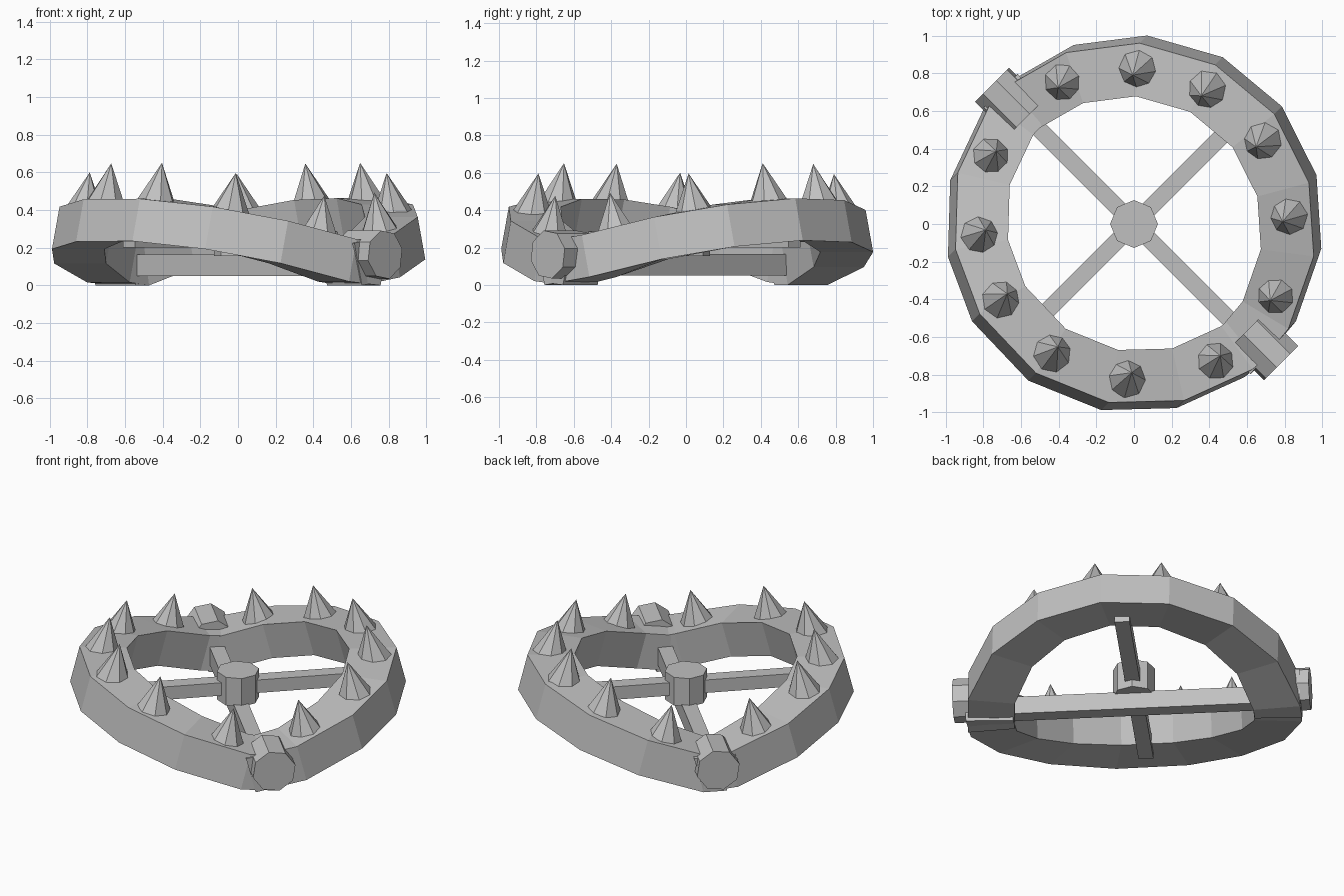
import bpy, bmesh, math
from mathutils import Vector, Matrix

cube = bpy.data.objects.get("Cube")
if cube:
    bpy.data.objects.remove(cube, do_unlink=True)

steel = bpy.data.materials.new("grey_steel")
steel.use_nodes = True
grey = (0.53, 0.53, 0.53, 1)
steel.diffuse_color = grey
steel.node_tree.nodes["Principled BSDF"].inputs["Base Color"].default_value = grey

RISE, DROP, THICK, LEAN = 0.26, 0.02, 0.225, 0.057


def finish(name, bm):
    bmesh.ops.recalc_face_normals(bm, faces=bm.faces)
    me = bpy.data.meshes.new(name)
    bm.to_mesh(me)
    bm.free()
    me.materials.append(steel)
    ob = bpy.data.objects.new(name, me)
    bpy.context.collection.objects.link(ob)
    return ob


def jaw_point(angle, centre, radius, top):
    """Point on the underside or top of a jaw; angles in degrees."""
    a, c = math.radians(angle), math.radians(centre)
    p = Vector((radius * math.cos(a), radius * math.sin(a),
                max(0, RISE * math.cos(a - c) - DROP)))
    if top:
        p += Vector((-LEAN * math.cos(c), -LEAN * math.sin(c), THICK))
    return p


# Jaws: swept rectangular sections rising from the hinge line
def make_jaw(name, centre, angles):
    bm = bmesh.new()
    rings = [[bm.verts.new(jaw_point(a, centre, r, t))
              for r, t in ((1.003, False), (1.003, True), (0.72, True), (0.72, False))]
             for a in angles]
    for r0, r1 in zip(rings, rings[1:]):
        for i in range(4):
            j = (i + 1) % 4
            bm.faces.new((r0[i], r0[j], r1[j], r1[i]))
    bm.faces.new(rings[0])
    bm.faces.new(rings[-1])
    finish(name, bm)


make_jaw("back_jaw", 45, [-49, -31, -7.5, 15, 38.5, 62, 86, 108.6, 131, 139])
make_jaw("front_jaw", 225, [131, 143, 166.6, 190, 211, 236, 260, 283, 306, 319])


# Eight-sided prisms and cones placed by a matrix
def make_cone(name, r1, r2, depth, matrix):
    bm = bmesh.new()
    bmesh.ops.create_cone(bm, cap_ends=True, segments=8, radius1=r1, radius2=r2,
                          depth=depth, matrix=matrix)
    return finish(name, bm)


# Teeth leaning inwards with the jaws
for side, centre, angles in (("back", 45, (-23.2, 5.4, 33.7, 60.4, 86, 113)),
                             ("front", 225, (158.2, 186.6, 210.6, 236.8, 264.7, 297))):
    c = math.radians(centre)
    axis = Vector((-0.2 * math.cos(c), -0.2 * math.sin(c), 1)).normalized()
    turn = Vector((0, 0, 1)).rotation_difference(axis).to_matrix().to_4x4()
    for i, a in enumerate(angles):
        spot = Matrix.Translation(jaw_point(a, centre, 0.86, True) + axis * 0.08)
        spin = Matrix.Rotation(math.radians(a), 4, "Z")
        make_cone(f"{side}_tooth_{i + 1}", 0.113, 0, 0.23, spot @ turn @ spin)

# Base bars: the cross bar lies on top of the hinge bar
for name, angle, length, low, high in (("hinge_bar", -45, 1.46, 0.05, 0.165),
                                       ("cross_bar", 45, 1.64, 0.2, 0.285)):
    bm = bmesh.new()
    bmesh.ops.create_cube(bm, size=1, matrix=Matrix.Translation((0, 0, (low + high) / 2))
                          @ Matrix.Rotation(math.radians(angle), 4, "Z")
                          @ Matrix.Diagonal((length, 0.09, high - low, 1)))
    finish(name, bm)

# Trigger hub
make_cone("hub", 0.127, 0.127, 0.185, Matrix.Translation((0, 0, 0.2475)))

# Hinge bolts lying along the hinge line
for name, angle, reach, shift in (("right_hinge_bolt", 135, 0.93, 0.01),
                                  ("left_hinge_bolt", -45, 0.95, 0.03)):
    matrix = (Matrix.Rotation(math.radians(angle), 4, "Z")
              @ Matrix.Translation((reach, shift, 0.163))
              @ Matrix.Rotation(math.radians(90), 4, "Y")
              @ Matrix.Rotation(math.radians(14), 4, "Z"))
    make_cone(name, 0.132, 0.132, 0.25, matrix)
